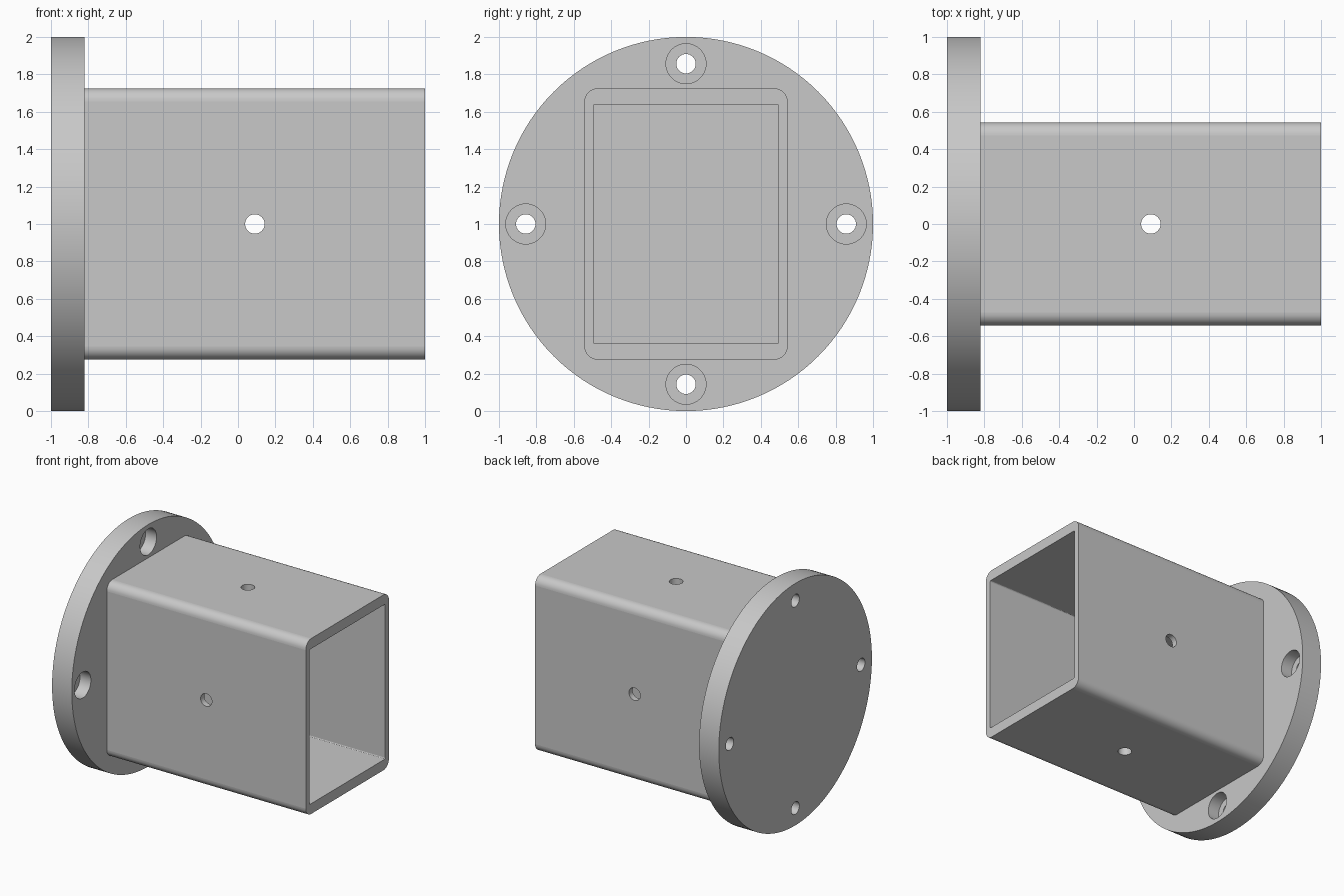
import bpy
import bmesh
from math import sin, cos, pi
from mathutils import Matrix

cube = bpy.data.objects.get("Cube")
if cube:
    bpy.data.objects.remove(cube, do_unlink=True)

MID = 1.0            # height of the central axis
FLANGE_FRONT = -0.82
HOLE = 0.052         # radius of every through hole

steel = bpy.data.materials.new("light_grey_metal")
grey = (0.58, 0.58, 0.58, 1.0)
steel.diffuse_color = grey
steel.use_nodes = True
steel.node_tree.nodes["Principled BSDF"].inputs["Base Color"].default_value = grey


def prism(name, profile, x0, x1):
    """Extrude a closed (y, z) profile along x from x0 to x1."""
    bm = bmesh.new()
    face = bm.faces.new([bm.verts.new((x0, y, z)) for y, z in profile])
    moved = bmesh.ops.extrude_face_region(bm, geom=[face])["geom"]
    verts = [g for g in moved if isinstance(g, bmesh.types.BMVert)]
    bmesh.ops.translate(bm, verts=verts, vec=(x1 - x0, 0, 0))
    bmesh.ops.recalc_face_normals(bm, faces=bm.faces[:])
    mesh = bpy.data.meshes.new(name)
    bm.to_mesh(mesh)
    bm.free()
    mesh.materials.append(steel)
    obj = bpy.data.objects.new(name, mesh)
    bpy.context.collection.objects.link(obj)
    return obj


def circle(radius, y=0.0, z=MID, count=48):
    return [(y + radius * cos(2 * pi * i / count), z + radius * sin(2 * pi * i / count))
            for i in range(count)]


def rounded_rect(half_y, half_z, radius, steps=8):
    points = []
    for corner, (sy, sz) in enumerate([(1, 1), (-1, 1), (-1, -1), (1, -1)]):
        for i in range(steps + 1):
            a = (corner + i / steps) * pi / 2
            points.append((sy * (half_y - radius) + radius * cos(a),
                           MID + sz * (half_z - radius) + radius * sin(a)))
    return points


def cut(obj, cutters):
    """Subtract each cutter, then remove it."""
    for cutter in cutters:
        mod = obj.modifiers.new("cut", "BOOLEAN")
        mod.operation = "DIFFERENCE"
        mod.solver = "EXACT"
        mod.object = cutter
        bpy.context.view_layer.objects.active = obj
        bpy.ops.object.modifier_apply(modifier=mod.name)
        bpy.data.objects.remove(cutter, do_unlink=True)


def finish(obj):
    """Smooth the curved faces and keep the broad planes flat."""
    bpy.ops.object.select_all(action="DESELECT")
    obj.select_set(True)
    bpy.context.view_layer.objects.active = obj
    bpy.ops.object.shade_smooth_by_angle()
    for face in obj.data.polygons:
        if face.area > 0.05 and max(abs(c) for c in face.normal) > 0.999:
            face.use_smooth = False


# Round mounting flange with four counterbored bolt holes
flange = prism("mounting_flange", circle(1.0, count=128), -1.0, FLANGE_FRONT)
for i in range(4):
    y, z = 0.857 * cos(i * pi / 2), MID + 0.857 * sin(i * pi / 2)
    cut(flange, [prism("bolt_hole", circle(HOLE, y, z, 32), -1.2, -0.7),
                 prism("counterbore", circle(0.107, y, z), -0.92, -0.7)])
finish(flange)

# Open rectangular tube with rounded corners
tube = prism("rectangular_tube", rounded_rect(0.543, 0.725, 0.07), FLANGE_FRONT, 1.0)
cut(tube, [prism("tube_bore", rounded_rect(0.495, 0.64, 0.01, 3), -1.2, 1.2)])

# Cross holes through the side walls and the top and bottom walls
for axis in "YZ":
    pin = prism("pin_hole", circle(HOLE, 0, 0, 32), -1.5, 1.5)
    pin.data.transform(Matrix.Translation((0.09, 0, MID)) @ Matrix.Rotation(pi / 2, 4, "Z" if axis == "Y" else "Y"))
    cut(tube, [pin])
finish(tube)
